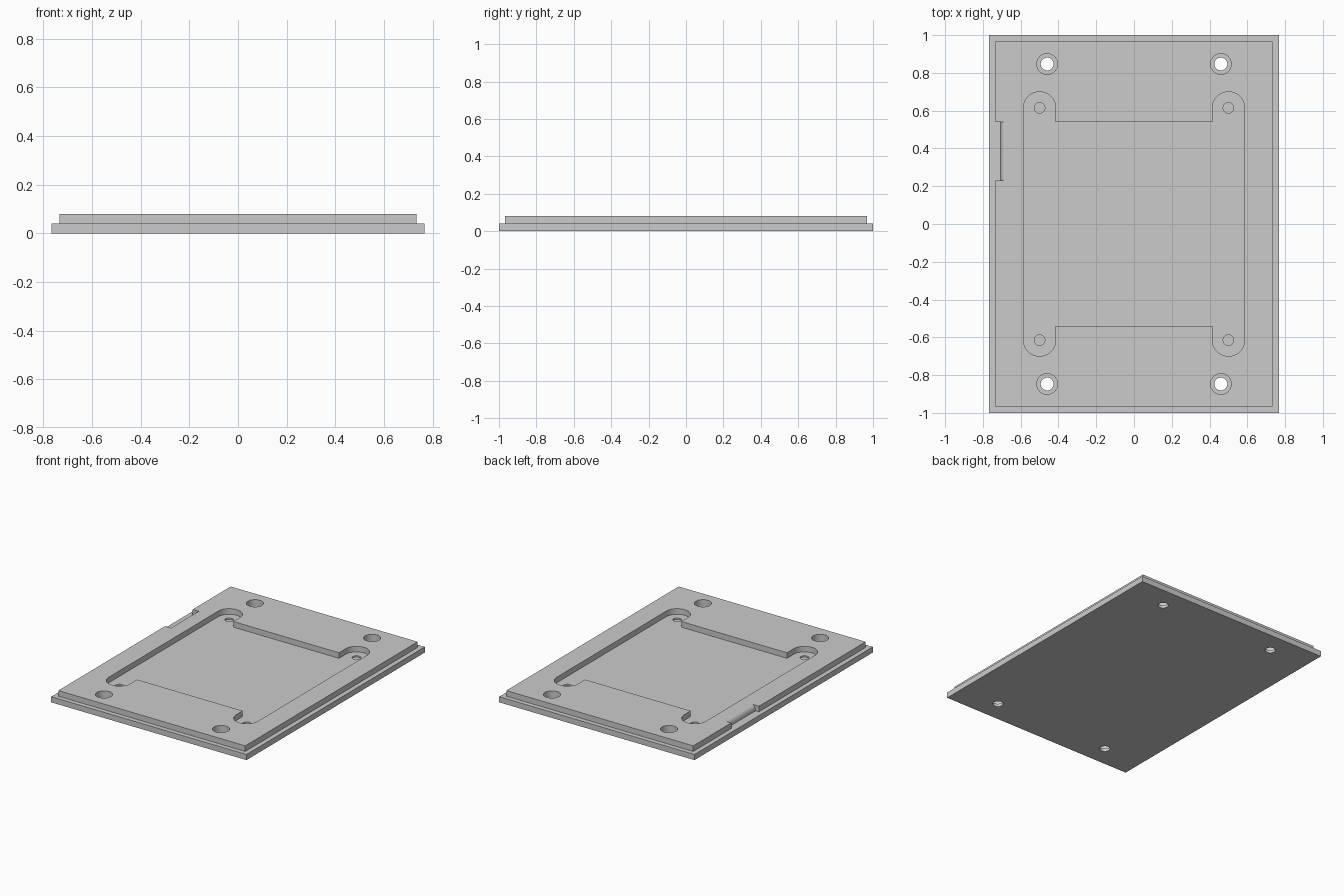
import bpy, bmesh
from math import sin, cos, pi, radians
from mathutils import Vector

cube = bpy.data.objects.get("Cube")
if cube:
    bpy.data.objects.remove(cube, do_unlink=True)

# Material
grey = bpy.data.materials.new("light grey")
grey.use_nodes = True
colour = (0.6, 0.6, 0.6, 1)
grey.diffuse_color = colour
grey.node_tree.nodes["Principled BSDF"].inputs["Base Color"].default_value = colour


def prism(name, base, direction):
    """Extrude a closed outline along a direction."""
    bm = bmesh.new()
    face = bm.faces.new([bm.verts.new(p) for p in base])
    moved = bmesh.ops.extrude_face_region(bm, geom=[face])["geom"]
    bmesh.ops.translate(bm, vec=Vector(direction),
                        verts=[g for g in moved if isinstance(g, bmesh.types.BMVert)])
    bmesh.ops.recalc_face_normals(bm, faces=bm.faces)
    mesh = bpy.data.meshes.new(name)
    bm.to_mesh(mesh)
    bm.free()
    mesh.materials.append(grey)
    obj = bpy.data.objects.new(name, mesh)
    bpy.context.collection.objects.link(obj)
    return obj


def slab(name, outline, z0, z1):
    return prism(name, [(x, y, z0) for x, y in outline], (0, 0, z1 - z0))


def rectangle(x, y):
    return [(-x, -y), (x, -y), (x, y), (-x, y)]


def circle(cx, cy, r, n=48):
    return [(cx + r * cos(2 * pi * i / n), cy + r * sin(2 * pi * i / n)) for i in range(n)]


def combine(target, tool, operation):
    """Apply a boolean and discard the tool."""
    mod = target.modifiers.new("boolean", "BOOLEAN")
    mod.operation, mod.solver, mod.object = operation, "EXACT", tool
    bpy.context.view_layer.objects.active = target
    bpy.ops.object.modifier_apply(modifier=mod.name)
    bpy.data.objects.remove(tool, do_unlink=True)


STEP, TOP = 0.04, 0.08
CORNERS = [(sx, sy) for sx in (-1, 1) for sy in (-1, 1)]

# Plate with a raised inner panel
plate = slab("cover_plate", rectangle(0.767, 1), 0, STEP)
panel = slab("raised_panel", rectangle(0.734, 0.967), STEP, TOP)

# Pocket with four rounded ears
ear = [(0.415, 0.54)] + [(0.5 - 0.085 * cos(pi * i / 20), 0.615 + 0.085 * sin(pi * i / 20))
                         for i in range(21)]
pocket = (ear + [(x, -y) for x, y in reversed(ear)]
          + [(-x, -y) for x, y in ear] + [(-x, y) for x, y in reversed(ear)])
combine(panel, slab("pocket_cutter", pocket, 0, 0.2), "DIFFERENCE")

# Finger notch with a rounded inner lip
lip = [(-0.68 - 0.027 * cos(pi * i / 24), STEP + 0.04 * sin(pi * i / 24)) for i in range(13)]
section = [(-0.8, 0.02), (-0.707, 0.02)] + lip + [(-0.68, 0.1), (-0.8, 0.1)]
notch = prism("notch_cutter", [(x, 0.23, z) for x, z in section], (0, 0.31, 0))
combine(panel, notch, "DIFFERENCE")
combine(plate, panel, "UNION")

# Counterbored screw holes and shallow dimples in the pocket ears
for sx, sy in CORNERS:
    x, y = sx * 0.46, sy * 0.847
    for outline, z0 in ((circle(x, y, 0.055), 0.02),
                        (circle(x, y, 0.034), -0.1),
                        (circle(sx * 0.5, sy * 0.615, 0.028), 0.03)):
        combine(plate, slab("hole_cutter", outline, z0, 0.2), "DIFFERENCE")

# Smooth the round walls, keep the horizontal faces flat
bpy.ops.object.select_all(action="DESELECT")
plate.select_set(True)
bpy.context.view_layer.objects.active = plate
bpy.ops.object.shade_smooth_by_angle(angle=radians(30))
for face in plate.data.polygons:
    if abs(face.normal.z) > 0.999:
        face.use_smooth = False
